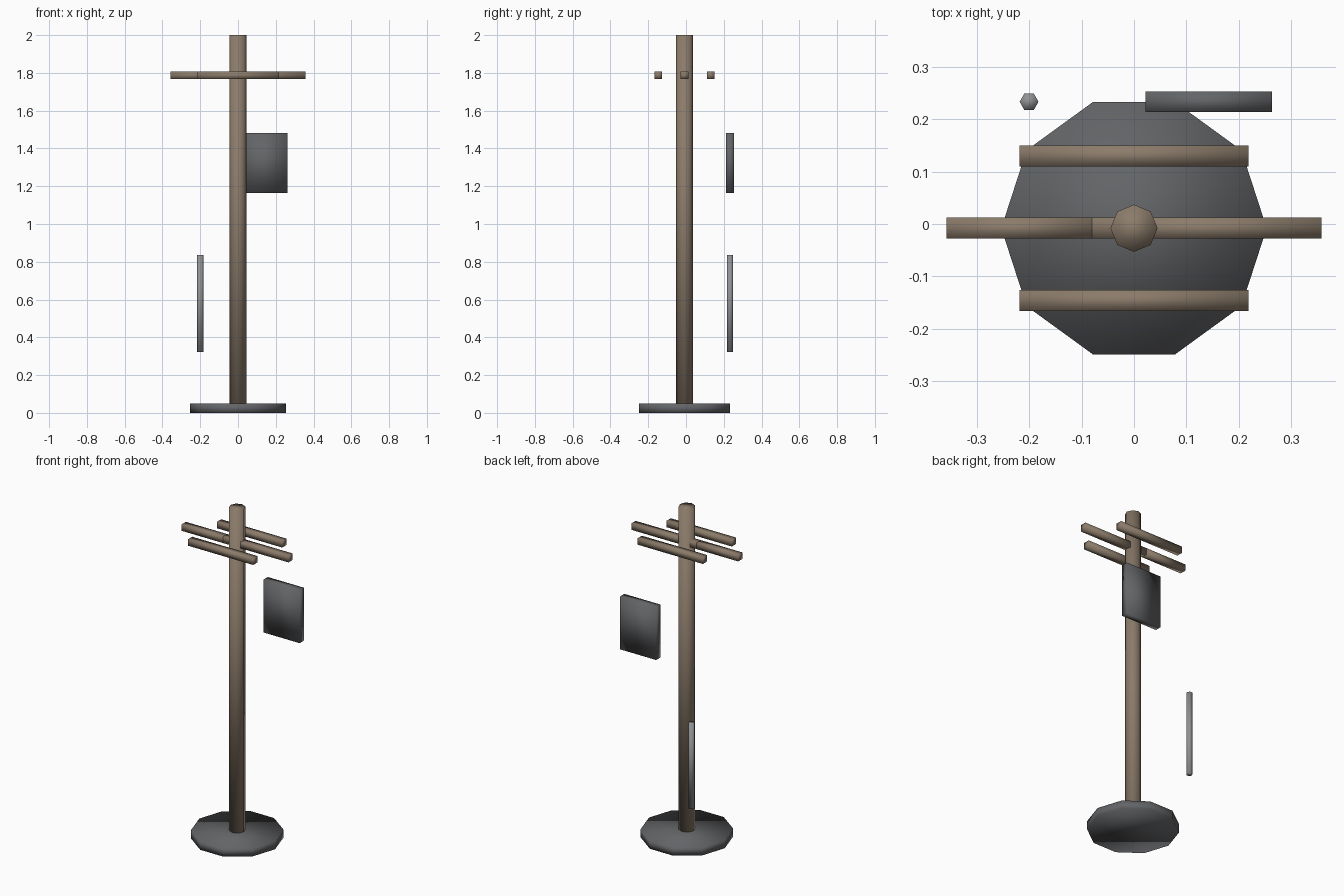
import bpy
import math

if "Cube" in bpy.data.objects:
    bpy.data.objects.remove(bpy.data.objects["Cube"])

CY = -0.008  # pole axis in y


def material(name, rgb):
    m = bpy.data.materials.new(name)
    m.diffuse_color = (*rgb, 1)
    m.use_nodes = True
    m.node_tree.nodes["Principled BSDF"].inputs["Base Color"].default_value = m.diffuse_color
    return m


wood = material("wood", (0.26, 0.20, 0.145))
iron = material("dark_metal", (0.125, 0.128, 0.135))
steel = material("light_metal", (0.28, 0.29, 0.30))


def finish(name, mat):
    ob = bpy.context.object
    ob.name = name
    ob.data.materials.append(mat)
    bpy.ops.object.shade_smooth()


def prism(name, sides, radius, x, y, z0, z1, mat):
    # first vertex of the polygon lies on the x axis
    bpy.ops.mesh.primitive_cylinder_add(
        vertices=sides, radius=radius, depth=z1 - z0,
        location=(x, y, (z0 + z1) / 2))
    ob = bpy.context.object
    for v in ob.data.vertices:
        v.co.x, v.co.y = v.co.y, -v.co.x
    finish(name, mat)


def box(name, x0, x1, y0, y1, z0, z1, mat):
    bpy.ops.mesh.primitive_cube_add(
        size=1, location=((x0 + x1) / 2, (y0 + y1) / 2, (z0 + z1) / 2))
    ob = bpy.context.object
    size = (x1 - x0, y1 - y0, z1 - z0)
    for v in ob.data.vertices:
        v.co = [c * s for c, s in zip(v.co, size)]
    finish(name, mat)


# Base disc and pole
prism("base", 10, 0.253, 0, CY, 0, 0.05, iron)
prism("pole", 8, 0.045, 0, CY, 0.04, 2.0, wood)

# Crossbars: long one in two lengths through the pole, short ones beside it
Z0, Z1 = 1.768, 1.807
box("long_bar_left", -0.357, -0.08, CY - 0.02, CY + 0.02, Z0, Z1, wood)
box("long_bar_right", -0.08, 0.357, CY - 0.02, CY + 0.02, Z0, Z1, wood)
for name, y in (("front_bar", CY - 0.138), ("back_bar", CY + 0.138)):
    box(name, -0.218, 0.218, y - 0.02, y + 0.02, Z0, Z1, wood)

# Hanging panel and upright rod behind the pole
box("panel", 0.022, 0.263, 0.213, 0.253, 1.163, 1.483, iron)
prism("rod", 6, 0.018, -0.2, 0.233, 0.323, 0.837, steel)
